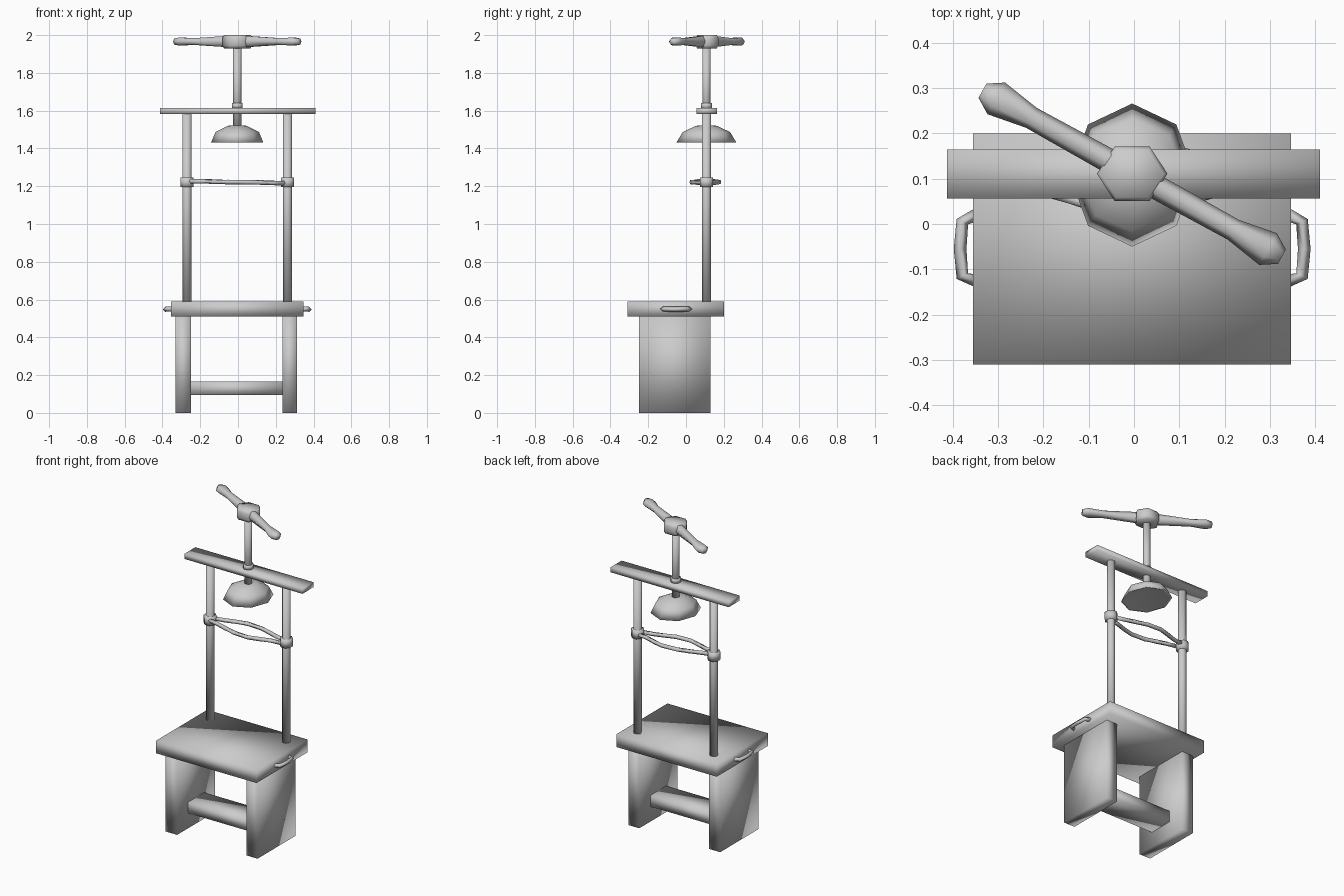
import bpy, bmesh, math
from mathutils import Matrix, Vector

if "Cube" in bpy.data.objects:
    bpy.data.objects.remove(bpy.data.objects["Cube"])

grey = bpy.data.materials.new("plain grey")
grey.diffuse_color = (0.6, 0.6, 0.6, 1)
grey.use_nodes = True
grey.node_tree.nodes["Principled BSDF"].inputs["Base Color"].default_value = grey.diffuse_color
CX, CY = -0.004, 0.108          # axis of the screw


def finish(name, bm):
    bmesh.ops.recalc_face_normals(bm, faces=bm.faces)
    for f in bm.faces:
        f.smooth = True
    me = bpy.data.meshes.new(name)
    bm.to_mesh(me)
    bm.free()
    me.materials.append(grey)
    ob = bpy.data.objects.new(name, me)
    bpy.context.collection.objects.link(ob)
    return ob


def box(name, x0, x1, y0, y1, z0, z1):
    bm = bmesh.new()
    bmesh.ops.create_cube(bm, size=1)
    for v in bm.verts:
        v.co = ((x0 + x1) / 2 + v.co.x * (x1 - x0),
                (y0 + y1) / 2 + v.co.y * (y1 - y0),
                (z0 + z1) / 2 + v.co.z * (z1 - z0))
    return finish(name, bm)


def loft(name, rings, caps=True):
    """Skin a list of point rings."""
    bm = bmesh.new()
    vs = [[bm.verts.new(p) for p in r] for r in rings]
    n = len(rings[0])
    for a, b in zip(vs, vs[1:]):
        for i in range(n):
            j = (i + 1) % n
            bm.faces.new((a[i], a[j], b[j], b[i]))
    if caps:
        bm.faces.new(vs[0][::-1])
        bm.faces.new(vs[-1])
    bmesh.ops.remove_doubles(bm, verts=bm.verts, dist=1e-5)
    return finish(name, bm)


def lathe(name, profile, n, x, y, caps=True, turn=0.0):
    """Profile entries are (x radius, y radius, z)."""
    ang = [turn + i * math.tau / n for i in range(n)]
    return loft(name, [[(x + rx * math.cos(a), y + ry * math.sin(a), z) for a in ang]
                       for rx, ry, z in profile], caps)


def rod(name, path, r, n=6, twist=0.0):
    """Tube along a path that lies flat, with optional twist per step."""
    pts = [Vector(p) for p in path]
    rings = []
    for k, p in enumerate(pts):
        d = (pts[min(k + 1, len(pts) - 1)] - pts[max(k - 1, 0)]).normalized()
        side = d.cross(Vector((0, 0, 1))).normalized()
        up = side.cross(d)
        rings.append([p + side * r * math.cos(i * math.tau / n + k * twist)
                      + up * r * math.sin(i * math.tau / n + k * twist) for i in range(n)])
    return loft(name, rings)


# bench: seat board, slab legs and stretcher
box("bench_top", -0.355, 0.347, -0.31, 0.20, 0.51, 0.59)
box("left_leg", -0.33, -0.25, -0.25, 0.13, 0, 0.512)
box("right_leg", 0.235, 0.312, -0.25, 0.13, 0, 0.512)
box("stretcher", -0.255, 0.24, -0.14, 0.02, 0.095, 0.165)

# grips on the bench ends, posts and post collars
for side, s in (("left", -1), ("right", 1)):
    e = CX + s * 0.345
    rod(side + "_grip", [(e, -0.125, 0.55), (e + s * 0.03, -0.115, 0.55),
                         (e + s * 0.035, -0.055, 0.548), (e + s * 0.03, 0.005, 0.55),
                         (e, 0.02, 0.55)], 0.014, 4, 0.0)
    px = CX + s * 0.266
    lathe(side + "_post", [(0.025, 0.025, 0.588), (0.025, 0.025, 1.585)], 8, px, CY,
          turn=math.pi / 8)
    lathe(side + "_collar", [(0.038, 0.038, 1.195), (0.038, 0.038, 1.245)], 8, px, CY,
          turn=math.pi / 8)

# bowed cords between the collars
for name, s in (("front_cord", -1), ("back_cord", 1)):
    bow = ((-0.25, 0.02), (-0.19, 0.03), (-0.12, 0.052), (-0.05, 0.072),
           (0.05, 0.072), (0.12, 0.052), (0.19, 0.03), (0.25, 0.02))
    rod(name, [(CX + x, CY - 0.006 + s * b, 1.222 - x * 0.02) for x, b in bow], 0.013, 5, 0.35)

# crossbeam, screw and its nuts
box("crossbeam", -0.413, 0.411, 0.056, 0.164, 1.582, 1.615)
lathe("screw", [(0.023, 0.023, 1.49), (0.023, 0.023, 1.94)], 8, CX, CY, turn=math.pi / 8)
lathe("beam_nut", [(0.031, 0.031, 1.612), (0.031, 0.031, 1.64)], 8, CX, CY, turn=math.pi / 8)

# hollow eight-sided pressing cup
lathe("press_cup", [(0, 0, 1.522), (0.05, 0.055, 1.52), (0.115, 0.125, 1.487),
                    (0.138, 0.158, 1.432), (0.128, 0.146, 1.432), (0, 0, 1.488)],
      8, CX, CY, caps=False)

# six-sided hub and slanted turning handle with knobbed ends
lathe("handle_hub", [(0.07, 0.06, 1.93), (0.078, 0.069, 1.945), (0.078, 0.069, 1.985),
                     (0.07, 0.06, 2.0)], 6, CX, CY + 0.003)
half = [(0.0, 0.028, 0.03), (0.07, 0.027, 0.029), (0.255, 0.025, 0.018),
        (0.343, 0.04, 0.021), (0.378, 0.018, 0.016)]
stations = [(-s, w, h) for s, w, h in half[:0:-1]] + half
turn = Matrix.Translation((CX, CY + 0.003, 1.966)) @ Matrix.Rotation(math.radians(-29), 4, 'Z')
loft("turning_handle", [[turn @ Vector((s, w * math.cos(i * math.tau / 6),
                                        h * math.sin(i * math.tau / 6) * 1.15))
                         for i in range(6)] for s, w, h in stations])
